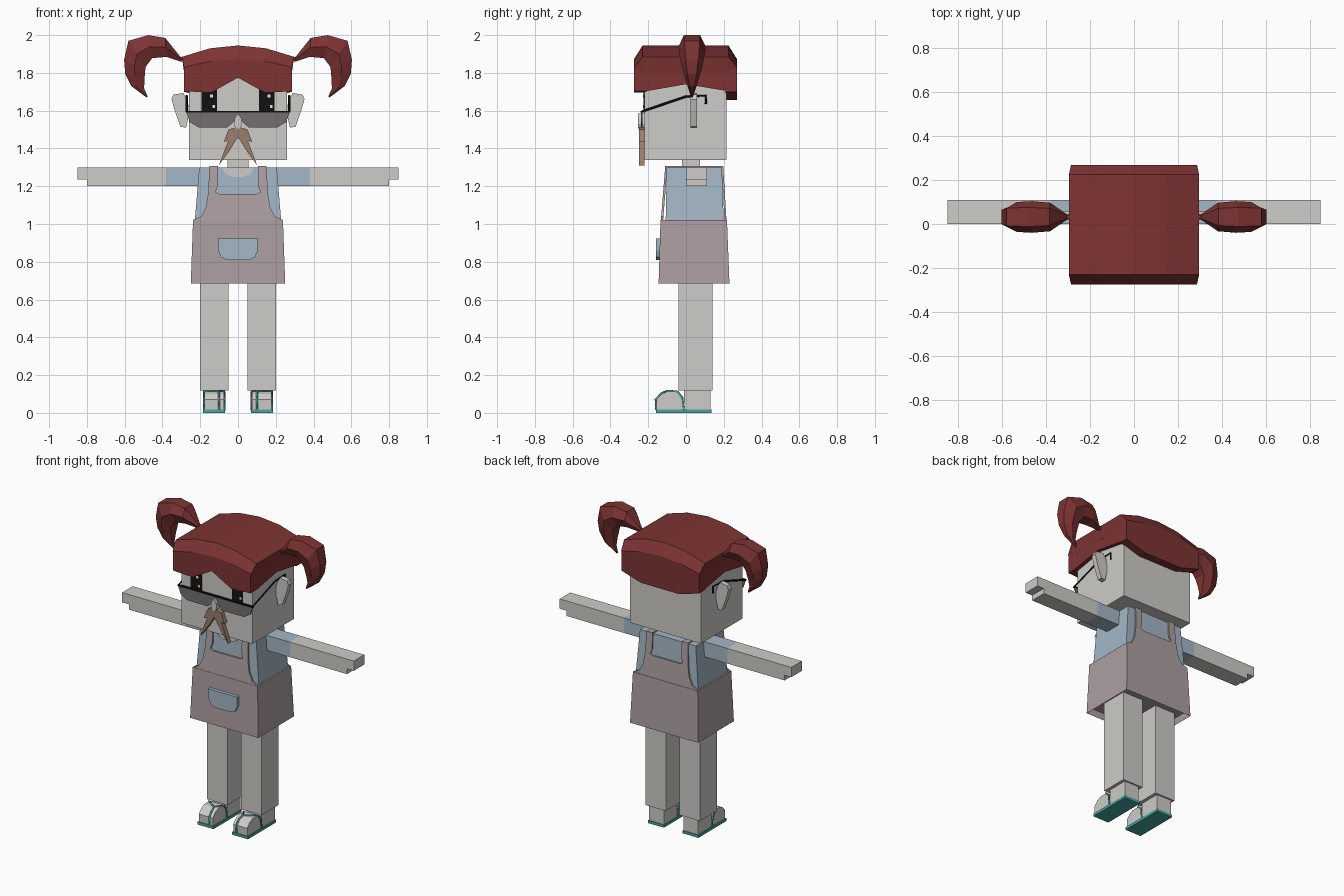
import bpy
import bmesh
from mathutils import Vector

default_cube = bpy.data.objects.get("Cube")
if default_cube:
    bpy.data.objects.remove(default_cube, do_unlink=True)


def linear(channel):
    value = channel / 255
    return value / 12.92 if value <= .04045 else ((value + .055) / 1.055) ** 2.4


def make_material(name, *rgb):
    material = bpy.data.materials.new(name)
    colour = (*[linear(channel) for channel in rgb], 1)
    material.use_nodes = True
    material.diffuse_color = colour
    shader = next(n for n in material.node_tree.nodes if n.type == 'BSDF_PRINCIPLED')
    shader.inputs["Base Color"].default_value = colour
    shader.inputs["Roughness"].default_value = .9
    return material


SKIN = make_material("pale skin", 206, 204, 199)
HAIR = make_material("dark red hair", 126, 51, 51)
SHIRT = make_material("light blue shirt", 164, 183, 198)
DRESS = make_material("dusty mauve dress", 173, 159, 161)
TEAL = make_material("teal sandal", 72, 165, 160)
BROWN = make_material("brown moustache", 152, 127, 108)
LENS = make_material("grey lens", 116, 111, 113)
BLACK = make_material("black", 18, 17, 18)
WHITE = make_material("white", 235, 235, 235)


def finish(name, bm, material):
    bmesh.ops.recalc_face_normals(bm, faces=bm.faces)
    mesh = bpy.data.meshes.new(name)
    bm.to_mesh(mesh)
    bm.free()
    mesh.materials.append(material)
    obj = bpy.data.objects.new(name, mesh)
    bpy.context.collection.objects.link(obj)
    return obj


def loft(name, rings, material):
    """Join equal rings of points with quads and close both ends."""
    bm = bmesh.new()
    loops = [[bm.verts.new(p) for p in ring] for ring in rings]
    for first, second in zip(loops, loops[1:]):
        for i in range(len(first)):
            j = (i + 1) % len(first)
            bm.faces.new((first[i], first[j], second[j], second[i]))
    bm.faces.new(loops[0])
    bm.faces.new(loops[-1])
    return finish(name, bm, material)


def prism(name, outline, axis, start, end, material):
    """Extrude an outline (x, z) along y, or (y, z) along x."""
    def place(depth):
        return [(depth, a, b) if axis == 'x' else (a, depth, b) for a, b in outline]
    return loft(name, [place(start), place(end)], material)


def block(name, x, y, z, material, top_x=None, top_y=None):
    def ring(xs, ys, height):
        return [(xs[i], ys[j], height) for i, j in ((0, 0), (1, 0), (1, 1), (0, 1))]
    return loft(name, [ring(x, y, z[0]), ring(top_x or x, top_y or y, z[1])], material)


def mirrored(half):
    """Complete a symmetric outline from its +x half."""
    return half + [(-x, z) for x, z in reversed(half) if x]


def wire(name, points, radius, material):
    curve = bpy.data.curves.new(name, 'CURVE')
    curve.dimensions = '3D'
    curve.bevel_depth = radius
    curve.bevel_resolution = 0
    curve.use_fill_caps = True
    spline = curve.splines.new('POLY')
    spline.points.add(len(points) - 1)
    for target, p in zip(spline.points, points):
        target.co = (*p, 1)
    curve.materials.append(material)
    bpy.context.collection.objects.link(bpy.data.objects.new(name, curve))


def span(side, a, b):
    return tuple(sorted((side * a, side * b)))


# Head, neck and torso
block("head", (-.26, .26), (-.22, .215), (1.34, 1.84), SKIN)
block("neck", (-.055, .055), (-.02, .075), (1.25, 1.36), SKIN)
block("shirt", (-.23, .23), (-.108, .2), (1, 1.3), SHIRT, (-.205, .205), (-.102, .19))
prism("neckline", mirrored([(.085, 1.3), (.065, 1.265), (.03, 1.25)]), 'y', -.11, -.1, SKIN)

# Dress: hollow skirt, front and back bibs, shoulder straps, pocket
skirt = block("skirt", (-.25, .25), (-.145, .23), (.685, 1.02), DRESS,
              (-.238, .238), (-.135, .217))
bm = bmesh.new()
bm.from_mesh(skirt.data)
hem = min(bm.faces, key=lambda f: f.calc_center_median().z)
bmesh.ops.inset_region(bm, faces=[hem], thickness=.014)
bmesh.ops.translate(bm, verts=hem.verts, vec=Vector((0, 0, .04)))
bm.to_mesh(skirt.data)
bm.free()
bib = mirrored([(.237, 1.01), (.237, 1.022), (.195, 1.04), (.17, 1.09), (.157, 1.17),
                (.152, 1.307), (.107, 1.307), (.107, 1.2), (.12, 1.17), (.1, 1.16)])
for name, inner, outer, slope in (("front_bib", -.098, -.11, -.08), ("back_bib", .187, .197, .06)):
    panel = prism(name, bib, 'y', inner, outer, DRESS)
    for v in panel.data.vertices:
        v.co.y += slope * (1.307 - v.co.z)
prism("pocket", mirrored([(.105, .922), (.105, .86), (.09, .825), (.06, .81)]),
      'y', -.16, -.13, SHIRT)

# Limbs, ears, feet and sandals on both sides
ear = [(.255, 1.6), (.275, 1.51), (.305, 1.515), (.335, 1.6), (.352, 1.66),
       (.342, 1.685), (.29, 1.693), (.27, 1.66)]
foot = [(-.155, .015), (-.157, .07), (-.13, .1), (-.1, .113), (-.04, .113),
        (-.015, .075), (-.005, .015)]
temple = [(-.235, 1.595), (0, 1.675), (.105, 1.68), (.105, 1.635)]
for side, label in ((1, "left"), (-1, "right")):
    block(label + "_strap", span(side, .107, .152), (-.11, .197), (1.295, 1.307), DRESS)
    block(label + "_sleeve", span(side, .19, .38), (0, .11), (1.2, 1.3), SHIRT)
    arm = [(.38, 1.2), (.8, 1.2), (.8, 1.235), (.85, 1.235), (.85, 1.3), (.38, 1.3)]
    prism(label + "_arm", [(side * x, z) for x, z in arm], 'y', 0, .11, SKIN)
    prism(label + "_ear", [(side * x, z) for x, z in ear], 'y', .025, .058, SKIN)
    block(label + "_leg", span(side, .05, .2), (-.04, .14), (.118, .74), SKIN)
    block(label + "_heel", span(side, .072, .18), (-.01, .13), (.015, .12), SKIN)
    prism(label + "_foot", foot, 'x', side * .075, side * .178, SKIN)
    block(label + "_sole", span(side, .068, .185), (-.16, .135), (0, .018), TEAL)
    for edge, part in ((.072, "inner"), (.181, "outer")):
        strap = [(.1, -.158, .015), (.1, -.16, .07), (.1, -.132, .102), (.105, -.1, .116),
                 (edge, -.045, .113), (edge, -.02, .08), (edge, -.01, .012)]
        wire(f"{label}_{part}_sandal_strap", [(side * x, y, z) for x, y, z in strap], .006, TEAL)
    wire(label + "_glasses_arm", [(side * .272, y, z) for y, z in temple], .006, BLACK)

# Eyes with square highlights
for centre, label in ((.152, "left"), (-.152, "right")):
    block(label + "_eye", (centre - .04, centre + .04), (-.224, -.219), (1.59, 1.72), BLACK)
    for dx, z, size in ((.012, 1.67, .016), (.024, 1.615, .014)):
        block(label + "_eye_glint", (centre + dx - size / 2, centre + dx + size / 2),
              (-.227, -.222), (z, z + size), WHITE)

# Half-moon glasses, nose and moustache
lens = mirrored([(0, 1.595), (.275, 1.595), (.255, 1.54), (.21, 1.512), (.055, 1.512),
                 (.02, 1.545)])
prism("glasses_lens", lens, 'y', -.238, -.23, LENS)
block("glasses_rim", (-.276, .276), (-.241, -.228), (1.589, 1.598), BLACK)
nose = mirrored([(0, 1.585), (.018, 1.56), (.022, 1.53), (.012, 1.505)])
prism("nose", nose, 'y', -.255, -.215, SKIN)
whiskers = mirrored([(0, 1.515), (.05, 1.5), (.075, 1.435), (.052, 1.44), (.102, 1.31),
                     (.05, 1.38), (0, 1.46)])
prism("moustache", whiskers, 'y', -.25, -.219, BROWN)


# Hair cap: arched roof with bevelled front and back, fringe, nape and sides
def arch(y, width, side_z, mid_z, top_z):
    half = [(0, top_z), (width / 2, mid_z), (width, side_z), (width * .96, 1.8)]
    return [(x, y, z) for x, z in mirrored(half)]


low, high = (.287, 1.83, 1.862, 1.873), (.297, 1.885, 1.93, 1.945)
loft("hair_roof", [arch(-.275, *low), arch(-.23, *high), arch(.225, *high), arch(.27, *low)], HAIR)
fringe = [(.285, 1.82), (.285, 1.703), (.143, 1.695), (0, 1.775)]
prism("hair_fringe", mirrored([(0, 1.84)] + fringe), 'y', -.275, -.21, HAIR)
nape = [(0, 1.84), (.285, 1.82), (.285, 1.7), (.14, 1.657)]
prism("hair_nape", mirrored(nape), 'y', .21, .27, HAIR)
side_hair = [(-.212, 1.703), (0, 1.74), (.212, 1.705), (.212, 1.84), (-.212, 1.84)]
for side, label in ((1, "left"), (-1, "right")):
    prism(label + "_side_hair", side_hair, 'x', side * .25, side * .285, HAIR)

# Pigtails: six-sided curl swept through outer and inner edge points
curl = [((.28, 1.885), (.28, 1.865), .014), ((.305, 1.885), (.305, 1.86), .012),
        ((.385, 1.985), (.38, 1.885), .065), ((.475, 2), (.455, 1.878), .072),
        ((.58, 1.97), (.49, 1.83), .068), ((.603, 1.87), (.492, 1.8), .055),
        ((.597, 1.795), (.495, 1.77), .04), ((.565, 1.73), (.497, 1.718), .022),
        ((.485, 1.67), (.478, 1.675), .005)]
for side, label in ((1, "left"), (-1, "right")):
    rings = []
    for outer, inner, width in curl:
        ring = []
        for blend, spread in ((0, -.6), (0, .6), (.5, 1), (1, .6), (1, -.6), (.5, -1)):
            x, z = Vector(outer).lerp(Vector(inner), blend)
            ring.append((side * x, .032 + spread * width, z))
        rings.append(ring)
    loft(label + "_pigtail", rings, HAIR)
